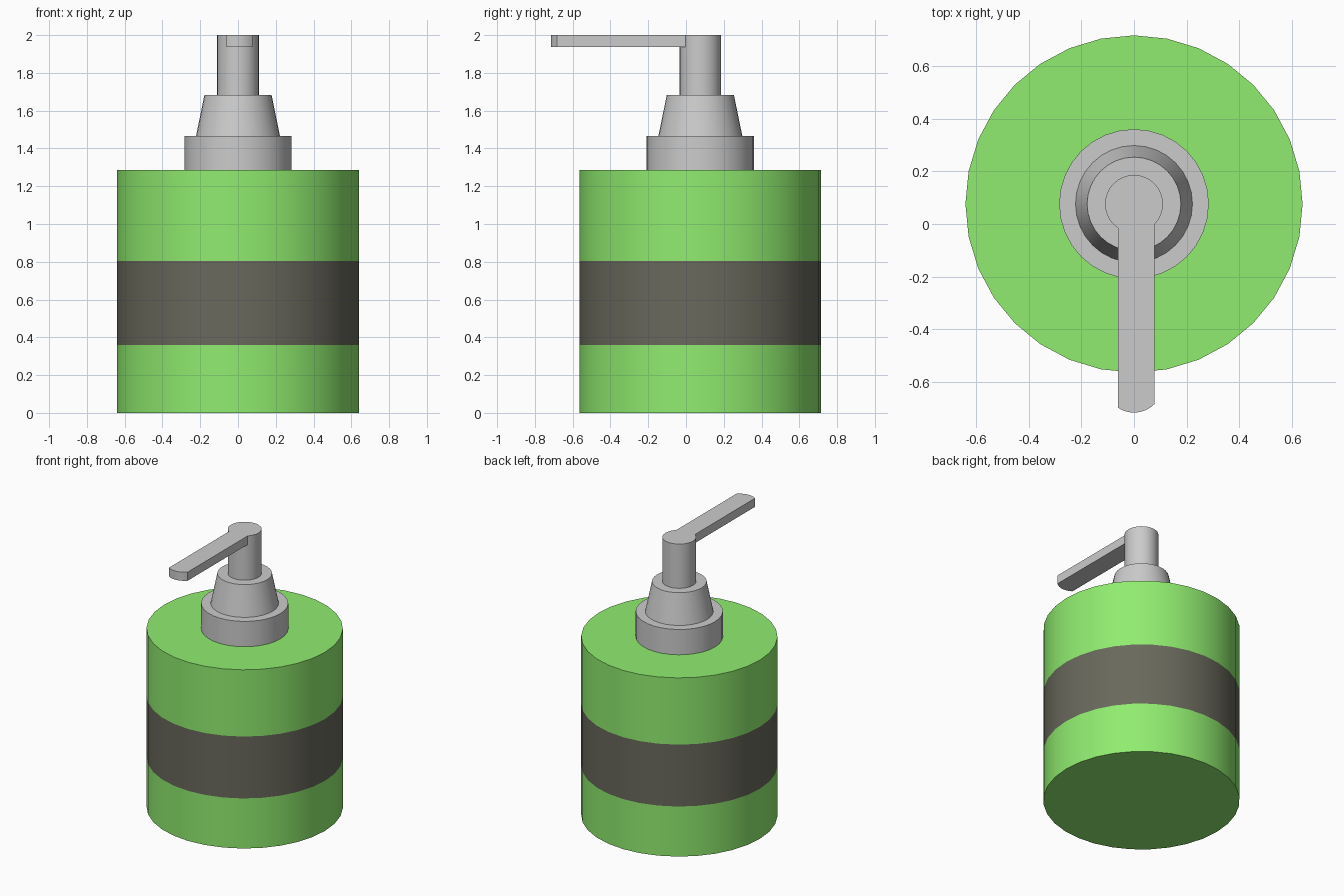
import bpy, bmesh
from math import sin, cos, pi, radians

if "Cube" in bpy.data.objects:
    bpy.data.objects.remove(bpy.data.objects["Cube"])

SIDES = 32
CENTRE_Y = 0.076


def material(name, rgb):
    mat = bpy.data.materials.new(name)
    mat.diffuse_color = (*rgb, 1)
    mat.use_nodes = True
    mat.node_tree.nodes["Principled BSDF"].inputs["Base Color"].default_value = mat.diffuse_color
    return mat


def lathe(profile):
    """Stack rings of (radius, z) and cap both ends; returns bmesh and face bands."""
    bm = bmesh.new()
    rings = []
    for r, z in profile:
        rings.append([bm.verts.new((r * sin(2 * pi * i / SIDES),
                                    CENTRE_Y - r * cos(2 * pi * i / SIDES), z))
                      for i in range(SIDES)])
    bands = []
    for a, b in zip(rings, rings[1:]):
        bands.append([bm.faces.new((a[i], a[(i + 1) % SIDES], b[(i + 1) % SIDES], b[i]))
                      for i in range(SIDES)])
    bm.faces.new(rings[0][::-1])
    bm.faces.new(rings[-1])
    return bm, bands


def finish(name, bm, mats=()):
    bmesh.ops.recalc_face_normals(bm, faces=bm.faces[:])
    mesh = bpy.data.meshes.new(name)
    for m in mats:
        mesh.materials.append(m)
    bm.to_mesh(mesh)
    bm.free()
    ob = bpy.data.objects.new(name, mesh)
    bpy.context.collection.objects.link(ob)
    bpy.ops.object.select_all(action='DESELECT')
    ob.select_set(True)
    bpy.context.view_layer.objects.active = ob
    bpy.ops.object.shade_smooth_by_angle(angle=radians(30))
    return ob


# Bottle: green cylinder with a dark label band
bm, bands = lathe([(0.64, 0), (0.64, 0.36), (0.64, 0.805), (0.64, 1.285)])
for f in bands[1]:
    f.material_index = 1
finish("bottle", bm, [material("green", (0.28, 0.84, 0.16)),
                      material("label_grey", (0.14, 0.14, 0.107))])

# Pump: collar, tapered neck and stem in one profile
bm, bands = lathe([(0.284, 1.285), (0.284, 1.467), (0.222, 1.467), (0.178, 1.682),
                   (0.11, 1.682), (0.11, 1.938), (0.11, 2.0)])

# Spout: seven front faces of the stem's top band pulled forward
front = [bands[-1][i % SIDES] for i in range(-3, 4)]
out = bmesh.ops.extrude_face_region(bm, geom=front)
tip = [g for g in out["geom"] if isinstance(g, bmesh.types.BMVert)]
bmesh.ops.translate(bm, verts=tip, vec=(0, -0.682, 0))
finish("pump", bm)
